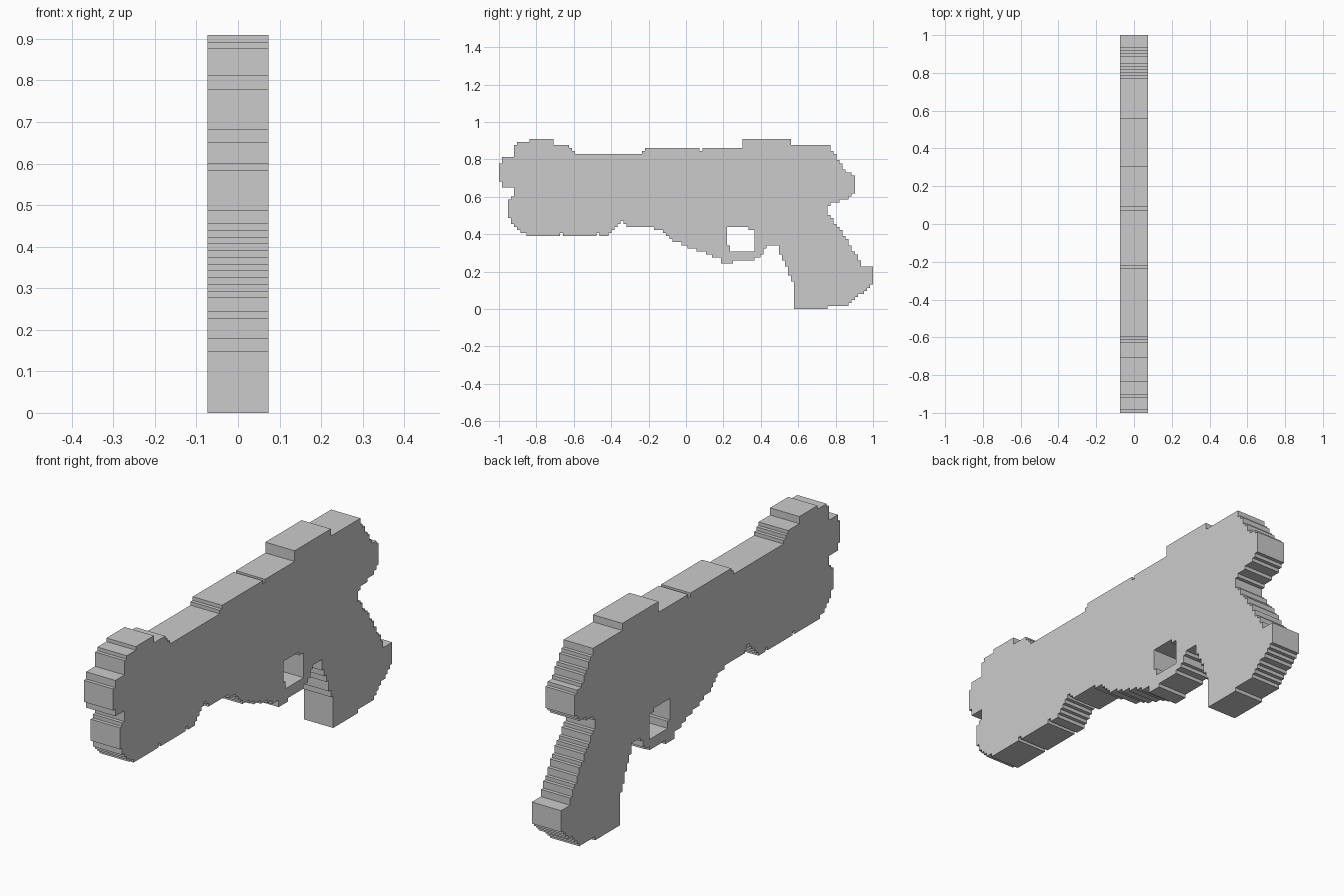
import bpy
import bmesh
from math import radians

if "Cube" in bpy.data.objects:
    bpy.data.objects.remove(bpy.data.objects["Cube"])

U = 2 / 123            # size of one stair step
UZ = 0.909 / 56
HALF_THICK = 0.0735


def notch(y, z, depth, d):
    """One-step slot in a horizontal edge; d is the walking direction in y."""
    return [(y, z), (y, z + depth), (y + d * U, z + depth), (y + d * U, z)]


def stair(points):
    """Snap a coarse outline to the grid and turn its slopes into steps."""
    cells = [(round((y + 1) / U), round(z / UZ)) for y, z in points]
    out = []
    for (a0, b0), (a1, b1) in zip(cells, cells[1:] + cells[:1]):
        n = max(1, min(abs(a1 - a0), abs(b1 - b0)))
        b = b0
        for i in range(1, n + 1):
            a = round(a0 + (a1 - a0) * i / n)
            for b in (b, round(b0 + (b1 - b0) * i / n)):
                if not out or out[-1] != (a, b):
                    out.append((a, b))
    if out[0] == out[-1]:
        out.pop()
    return [(a * U - 1, b * UZ) for a, b in out]


# Top edge, from the nose to the rear
top = [(-1, .69), (-1, .78), (-.98, .81), (-.92, .81), (-.92, .876),
       (-.90, .892), (-.84, .892), (-.84, .91), (-.72, .91), (-.70, .876),
       (-.65, .876), (-.59, .828), (-.26, .828), (-.22, .86),
       *notch(.081, .86, -UZ, 1),
       (.29, .86), (.30, .91), (.54, .91), (.555, .876), (.75, .876),
       (.84, .75), (.89, .71), (.90, .69), (.90, .61)]

# Rear curve and handle
handle = [(.87, .58), (.78, .56), (.76, .51), (.86, .37), (.93, .225),
          (.98, .225), (1, .21), (1, .13), (.87, .02), (.75, .02), (.75, 0),
          (.60, 0), (.57, .05), (.57, .145), (.52, .29), (.49, .337)]

# Guard and underside, back to the nose
under = [(.44, .337), (.40, .27), (.36, .257), (.25, .257), (.25, .24),
         (.205, .24), (.18, .27), (-.08, .37), (-.13, .42), (-.17, .435),
         (-.29, .435), (-.33, .465), (-.41, .39),
         *notch(-.467, .39, UZ, -1), *notch(-.665, .39, UZ, -1),
         (-.82, .39), (-.89, .42), (-.95, .50), (-.95, .59), (-.92, .61),
         (-.92, .655), (-.96, .655)]

# Finger opening
hole = [(.235, .305), (.35, .305), (.365, .32), (.365, .42), (.33, .437),
        (.235, .437), (.22, .42), (.22, .34), (.235, .34)]

# Flat plate: filled outline with a hole, extruded along x
curve = bpy.data.curves.new("body_plate", 'CURVE')
curve.dimensions = '2D'
curve.fill_mode = 'BOTH'
curve.extrude = HALF_THICK
for outline in (top + handle + under, hole):
    pts = stair(outline)
    spline = curve.splines.new('POLY')
    spline.points.add(len(pts) - 1)
    for p, (y, z) in zip(spline.points, pts):
        p.co = (y, z, 0, 1)
    spline.use_cyclic_u = True

body = bpy.data.objects.new("body_plate", curve)
bpy.context.collection.objects.link(body)
body.rotation_euler = (radians(90), 0, radians(90))
bpy.context.view_layer.objects.active = body
body.select_set(True)
bpy.ops.object.convert(target='MESH')
body = bpy.context.object
bpy.ops.object.transform_apply(location=False, rotation=True, scale=False)

# Weld the sides to the faces and keep everything flat
bm = bmesh.new()
bm.from_mesh(body.data)
bmesh.ops.remove_doubles(bm, verts=bm.verts, dist=0.0005)
bmesh.ops.recalc_face_normals(bm, faces=bm.faces)
for f in bm.faces:
    f.smooth = False
bm.to_mesh(body.data)
bm.free()
